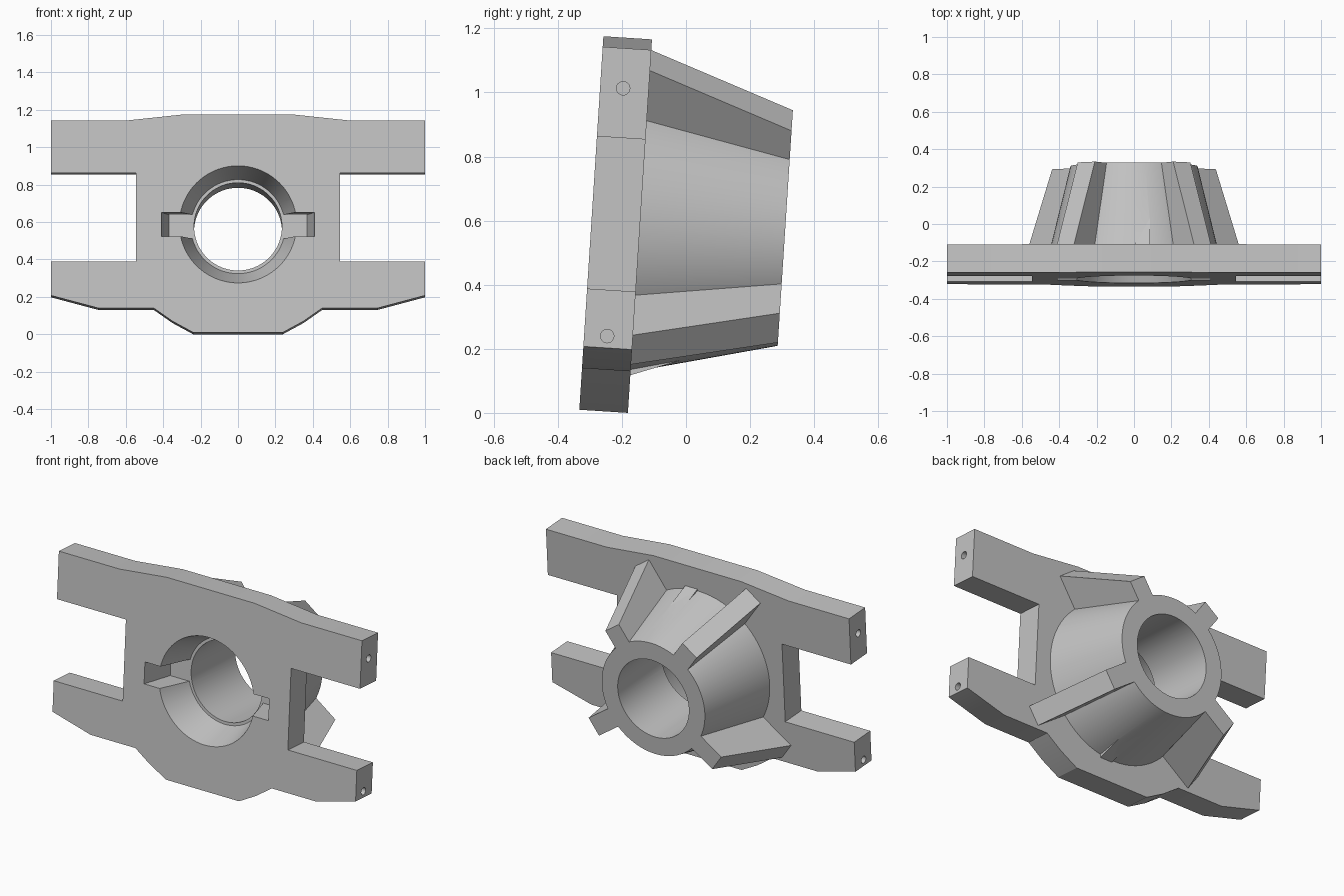
import bpy, bmesh, math
from mathutils import Matrix, Vector

if "Cube" in bpy.data.objects:
    bpy.data.objects.remove(bpy.data.objects["Cube"], do_unlink=True)

# Local frame: x across, y depth from the front face, z up the plate
TILT = Matrix.Translation((0, -0.333, 0.0098)) @ Matrix.Rotation(math.radians(-3.69), 4, 'X')
THICK = 0.152
DEPTH = 0.605
AXIS = 0.579

grey = bpy.data.materials.new("light grey")
grey.use_nodes = True
grey.diffuse_color = (0.55, 0.55, 0.55, 1)
grey.node_tree.nodes["Principled BSDF"].inputs["Base Color"].default_value = (0.55, 0.55, 0.55, 1)


def finish(bm, name):
    bmesh.ops.recalc_face_normals(bm, faces=bm.faces[:])
    mesh = bpy.data.meshes.new(name)
    bm.to_mesh(mesh)
    bm.free()
    mesh.materials.append(grey)
    obj = bpy.data.objects.new(name, mesh)
    bpy.context.collection.objects.link(obj)
    return obj


def loft(name, start, end):
    """Solid between two matching rings of points."""
    bm = bmesh.new()
    a = [bm.verts.new(p) for p in start]
    b = [bm.verts.new(p) for p in end]
    bm.faces.new(a)
    bm.faces.new(b)
    for i in range(len(a)):
        j = (i + 1) % len(a)
        bm.faces.new((a[i], a[j], b[j], b[i]))
    return finish(bm, name)


def revolve(name, profile, steps=72):
    """Closed solid turned about the bore axis from (radius, depth) points."""
    bm = bmesh.new()
    rings = []
    for r, d in profile:
        rings.append([bm.verts.new((r * math.cos(t), d, AXIS + r * math.sin(t)))
                      for t in (2 * math.pi * i / steps for i in range(steps))])
    for a, b in zip(rings, rings[1:]):
        for i in range(steps):
            j = (i + 1) % steps
            bm.faces.new((a[i], a[j], b[j], b[i]))
    bm.faces.new(rings[0])
    bm.faces.new(rings[-1])
    return finish(bm, name)


def boolean(obj, other, operation):
    mod = obj.modifiers.new("cut", 'BOOLEAN')
    mod.operation = operation
    mod.solver = 'EXACT'
    mod.object = other
    bpy.context.view_layer.objects.active = obj
    bpy.ops.object.modifier_apply(modifier=mod.name)


# Plate with four arms, mirrored from one half outline
half = [(0.24, 0), (0.35, 0.06), (0.45, 0.13), (0.745, 0.13), (1, 0.198), (1, 0.379),
        (0.545, 0.379), (0.545, 0.855), (1, 0.855), (1, 1.135), (0.6, 1.135), (0.29, 1.168)]
outline = half + [(-x, z) for x, z in reversed(half)]
plate = loft("plate", [(x, 0, z) for x, z in outline], [(x, THICK, z) for x, z in outline])

# Tapered hub behind the plate
hub = revolve("hub", [(0.457, 0.13), (0.34, DEPTH)])


# Four tapering ribs around the hub
def rib(name, angle, base, tip):
    out = Vector((math.cos(angle), 0, math.sin(angle)))
    side = Vector((-out.z, 0, out.x)) * 0.056
    centre = Vector((0, 0, AXIS))

    def section(depth, reach):
        shift = centre + Vector((0, depth, 0))
        return [shift + out * r + side * s
                for r, s in ((0.3, -1), (reach, -1), (reach, 1), (0.3, 1))]
    return loft(name, section(0.145, base), section(DEPTH, tip))


parts = [hub]
for mirror, label in ((1, "left"), (-1, "right")):
    for level, deg, base, tip in (("upper", 55, 0.642, 0.445), ("lower", -35, 0.668, 0.495)):
        angle = math.radians(deg if mirror > 0 else 180 - deg)
        parts.append(rib(f"{level}_{label}_rib", angle, base, tip))

# Small fins where the hub meets the plate
for level, s, x in (("upper", 1, 0.045), ("lower", -1, 0.045)):
    z = AXIS + s * 0.4
    wide = [(x + dx, THICK - 0.01, z + dz) for dx, dz in
            ((-0.04, 0), (0.04, 0), (0.04, s * 0.065), (-0.04, s * 0.065))]
    tip = [(p[0], 0.3, z + (p[2] - z) * 0.1) for p in wide]
    parts.append(loft(f"{level}_fin", wide, tip))

for part in parts:
    boolean(plate, part, 'UNION')

# Stepped bore, side slots and pin holes
cutters = [revolve("bore_cutter", [(0.317, -0.01), (0.252, 0.19), (0.235, 0.19), (0.235, 0.7)])]
for s in (1, -1):
    slot = [(0.412, -0.01), (0.37, 0.19), (0.15, 0.19), (0.15, -0.01)]
    cutters.append(loft("slot_cutter", [(s * x, y, AXIS - 0.064) for x, y in slot],
                        [(s * x, y, AXIS + 0.064) for x, y in slot]))
    for z in (1.01, 0.235):
        ring = [(0.072 + 0.021 * math.cos(t), z + 0.021 * math.sin(t))
                for t in (2 * math.pi * i / 20 for i in range(20))]
        cutters.append(loft("pin_cutter", [(s * 0.85, y, v) for y, v in ring],
                            [(s * 1.05, y, v) for y, v in ring]))
for cutter in cutters:
    boolean(plate, cutter, 'DIFFERENCE')
for helper in parts + cutters:
    bpy.data.objects.remove(helper, do_unlink=True)

# Tilt the finished bracket and shade it
plate.name = "bracket"
plate.data.transform(TILT)
bpy.ops.object.select_all(action='DESELECT')
plate.select_set(True)
bpy.context.view_layer.objects.active = plate
bpy.ops.object.shade_smooth_by_angle(angle=math.radians(25))
